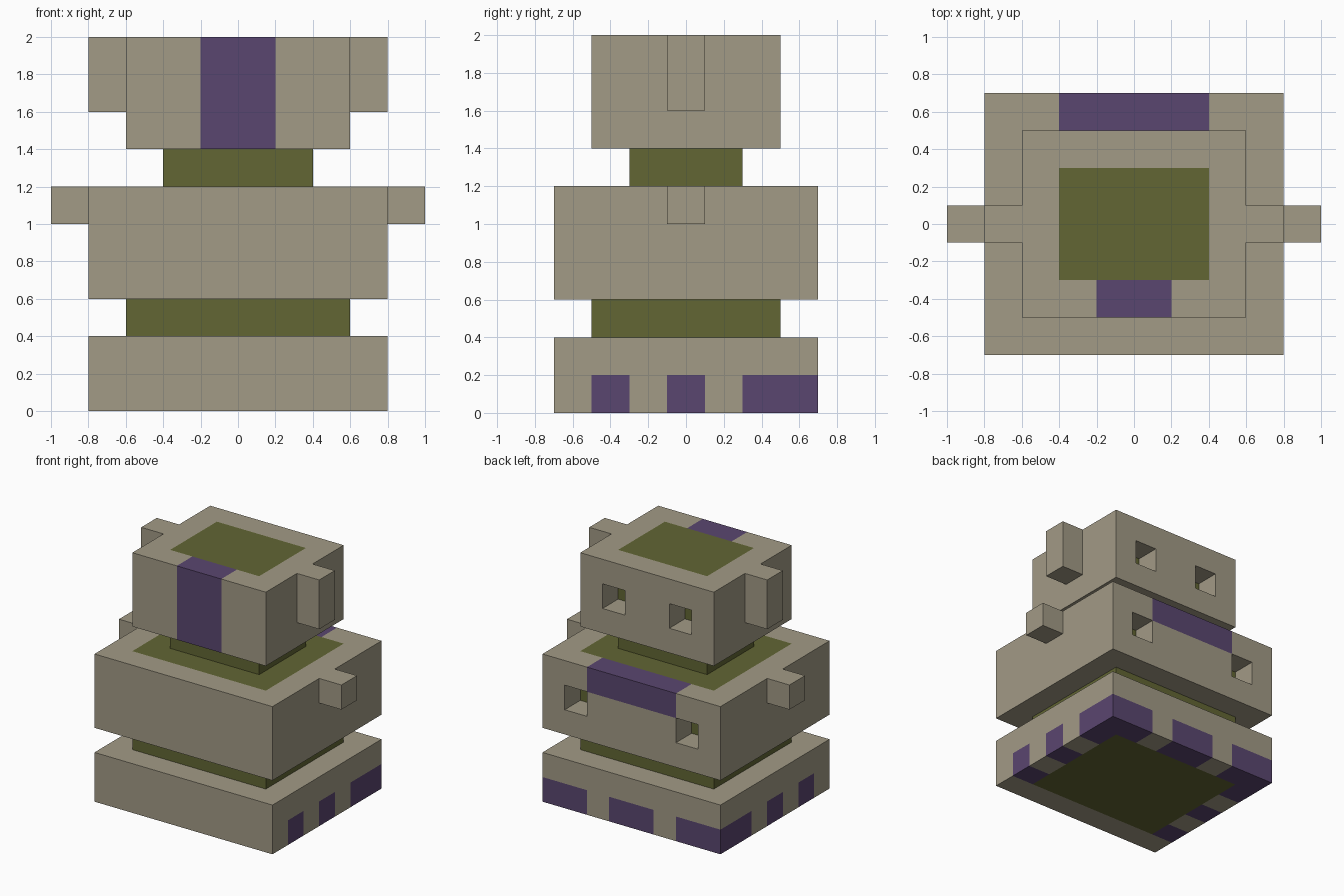
import bpy, bmesh, math
from mathutils import Vector

if "Cube" in bpy.data.objects:
    bpy.data.objects.remove(bpy.data.objects["Cube"])

S = 0.2                                   # building unit
ORIGIN = Vector((-1.0, -0.7, 0.0))


def material(name, rgb):
    m = bpy.data.materials.new(name)
    m.diffuse_color = (*rgb, 1)
    m.use_nodes = True
    m.node_tree.nodes["Principled BSDF"].inputs["Base Color"].default_value = m.diffuse_color
    return m


MATS = [material("stone beige", (0.361, 0.325, 0.238)),
        material("olive", (0.122, 0.133, 0.034)),
        material("purple", (0.102, 0.061, 0.162))]
BEIGE, OLIVE, PURPLE = range(3)
cells = {}                                # (i, j, k) -> (part, colour)


def box(part, colour, x, y, z):
    """Fill a box of unit cells; a part of None carves it away."""
    for i in range(*x):
        for j in range(*y):
            for k in range(*z):
                if part is None:
                    cells.pop((i, j, k), None)
                else:
                    cells[i, j, k] = (part, colour)


# Base tier with purple blocks along the sides and back
box("base", BEIGE, (1, 9), (0, 7), (0, 2))
for i in (1, 8):
    for y in ((1, 2), (3, 4), (5, 7)):
        box("base", PURPLE, (i, i + 1), y, (0, 1))
for i in (1, 4, 7):
    box("base", PURPLE, (i, i + 2), (6, 7), (0, 1))

# Body tier with purple back band and two back openings
box("body", BEIGE, (1, 9), (0, 7), (3, 6))
box("body", PURPLE, (3, 7), (6, 7), (5, 6))
for i in (2, 7):
    box(None, 0, (i, i + 1), (6, 7), (4, 5))

# Head with purple front stripe and two back openings
box("head", BEIGE, (2, 8), (1, 6), (7, 10))
box("head", PURPLE, (4, 6), (1, 2), (7, 10))
for i in (3, 6):
    box(None, 0, (i, i + 1), (5, 6), (8, 9))

# Olive cores showing at the waist, the neck and the flat tops
box("lower_core", OLIVE, (2, 8), (1, 6), (0, 6))
box("upper_core", OLIVE, (3, 7), (2, 5), (6, 10))

# Body knobs and head lugs on both sides
for side, knob, lug in (("left", 0, 1), ("right", 9, 8)):
    box(side + "_knob", BEIGE, (knob, knob + 1), (3, 4), (5, 6))
    box(side + "_lug", BEIGE, (lug, lug + 1), (3, 4), (8, 10))


def build(part):
    """Skin the exposed cell sides of one part and merge flat areas."""
    bm = bmesh.new()
    for cell, (name, colour) in cells.items():
        if name != part:
            continue
        centre = Vector(cell) + Vector((0.5, 0.5, 0.5))
        for axis in range(3):
            for sign in (-1, 1):
                n = Vector((0, 0, 0))
                n[axis] = sign
                if tuple(int(a + b) for a, b in zip(cell, n)) in cells:
                    continue
                u = Vector((0, 0, 0))
                u[(axis + 1) % 3] = 0.5
                v = n.cross(u)
                ring = [-u - v, u - v, u + v, v - u]
                f = bm.faces.new([bm.verts.new(ORIGIN + S * (centre + n / 2 + c))
                                  for c in ring])
                f.material_index = colour
    bmesh.ops.remove_doubles(bm, verts=bm.verts, dist=1e-4)
    bmesh.ops.dissolve_limit(bm, angle_limit=math.radians(1), verts=bm.verts,
                             edges=bm.edges, delimit={'MATERIAL'})
    mesh = bpy.data.meshes.new(part)
    bm.to_mesh(mesh)
    bm.free()
    for m in MATS:
        mesh.materials.append(m)
    bpy.context.collection.objects.link(bpy.data.objects.new(part, mesh))


for part in sorted({name for name, _ in cells.values()}):
    build(part)
